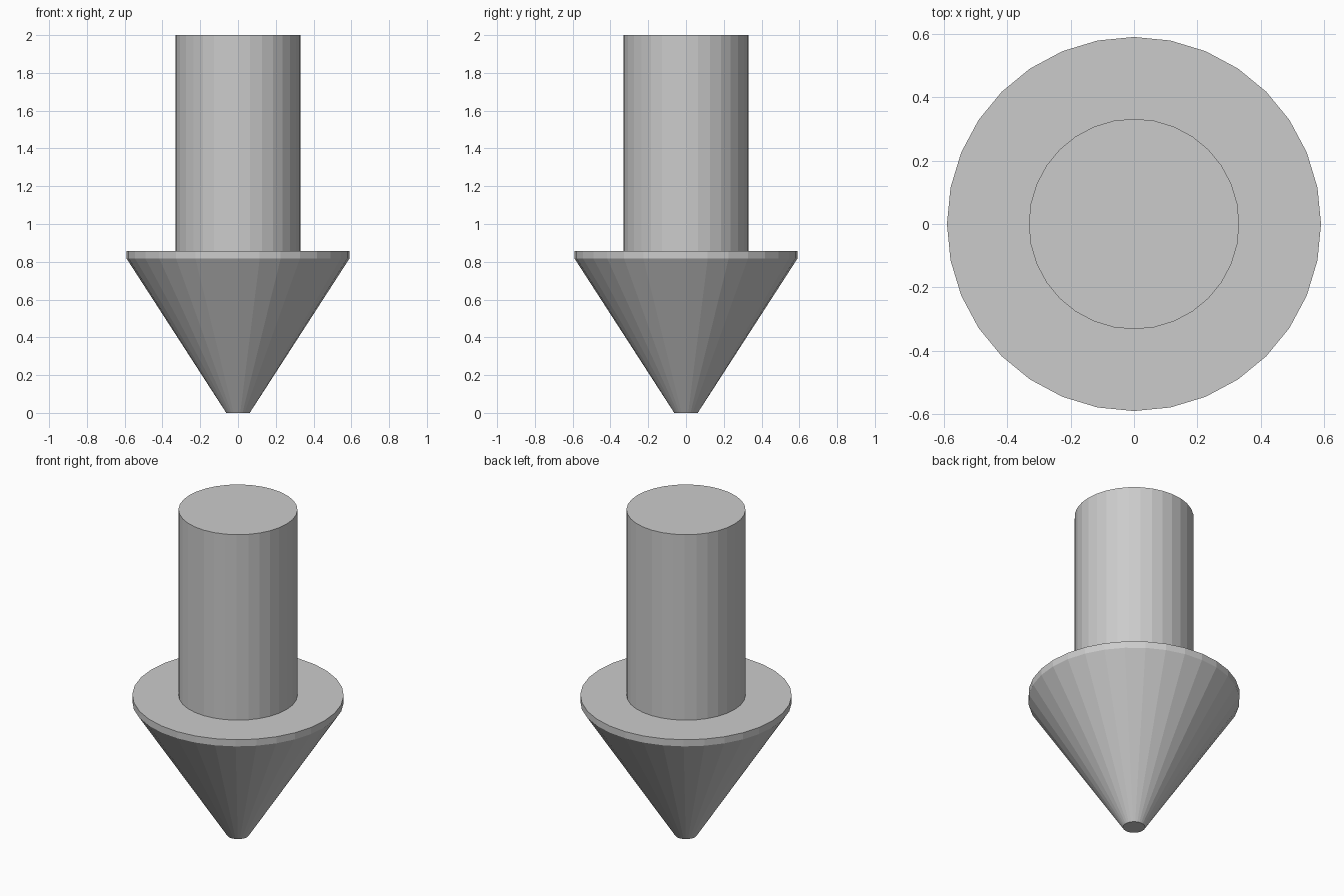
import bpy, bmesh
from math import cos, sin, tau

if "Cube" in bpy.data.objects:
    bpy.data.objects.remove(bpy.data.objects["Cube"])

SIDES = 32


def lathe(name, profile):
    """Revolve (radius, z) points around z, with flat caps at both ends."""
    bm = bmesh.new()
    rings = [[bm.verts.new((r * cos(tau * i / SIDES), r * sin(tau * i / SIDES), z))
              for i in range(SIDES)] for r, z in profile]
    for low, high in zip(rings, rings[1:]):
        for i in range(SIDES):
            j = (i + 1) % SIDES
            bm.faces.new((low[i], low[j], high[j], high[i]))
    bm.faces.new(rings[0][::-1])
    bm.faces.new(rings[-1])
    mesh = bpy.data.meshes.new(name)
    bm.to_mesh(mesh)
    bm.free()
    obj = bpy.data.objects.new(name, mesh)
    bpy.context.collection.objects.link(obj)
    return obj


# Blunt cone tip, thin rim, flat shoulder and straight shaft in one closed body
lathe("down_arrow", [(0.062, 0), (0.59, 0.817), (0.59, 0.858),
                     (0.332, 0.858), (0.332, 2)])
